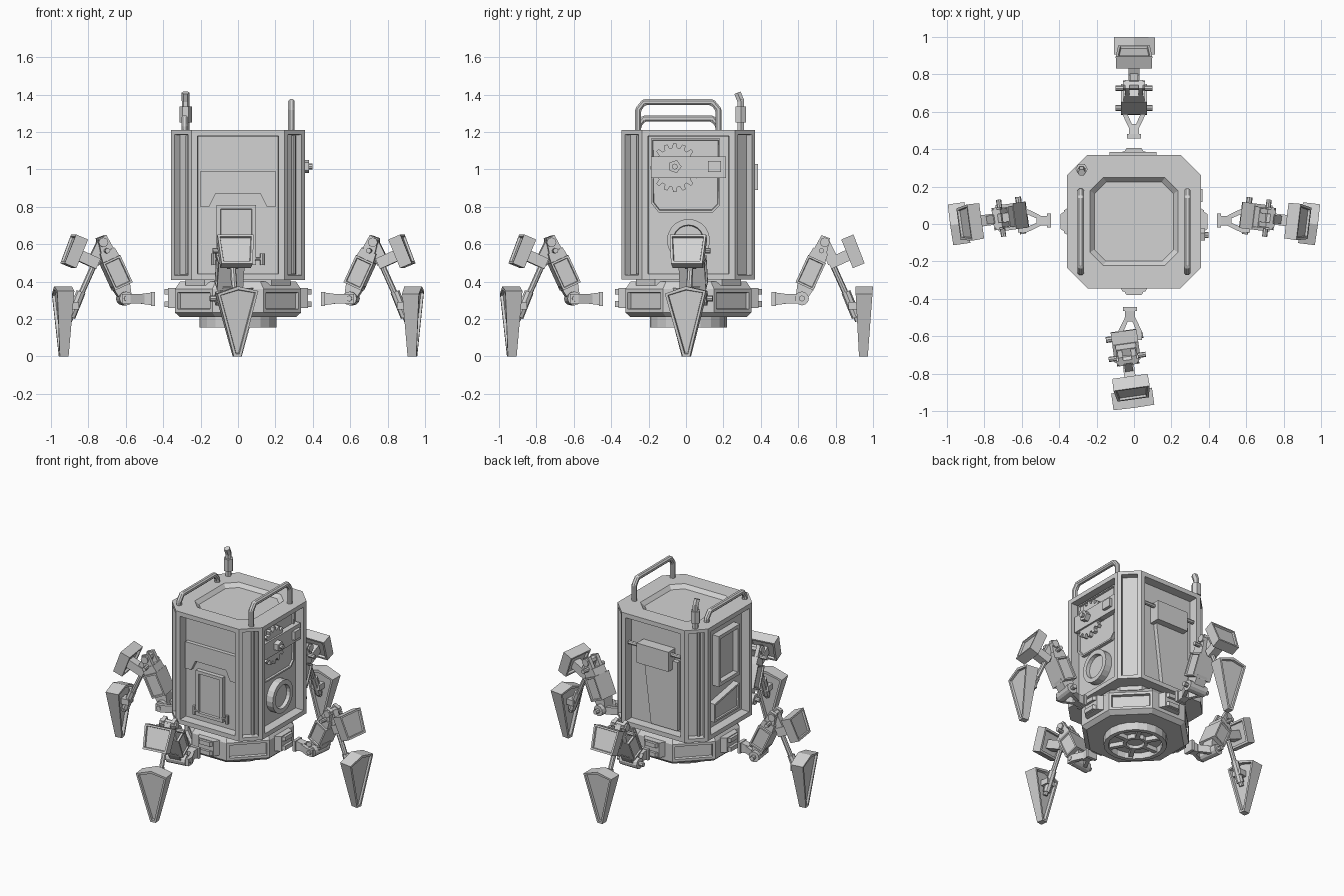
import bpy, bmesh
from math import cos, sin, pi, radians
from mathutils import Matrix, Vector

cube = bpy.data.objects.get("Cube")
if cube:
    bpy.data.objects.remove(cube)

grey = bpy.data.materials.new("plain grey")
grey.use_nodes = True
grey.diffuse_color = (0.65, 0.65, 0.65, 1)
grey.node_tree.nodes["Principled BSDF"].inputs["Base Color"].default_value = grey.diffuse_color


def turn(angle, centre=(0, 0, 0)):
    return Matrix.Translation(centre) @ Matrix.Rotation(radians(angle), 4, 'Z')


def finish(name, bm, frame, insets=()):
    """Sink panels into faces pointing along given directions, then place the mesh."""
    bmesh.ops.recalc_face_normals(bm, faces=bm.faces[:])
    bm.normal_update()
    jobs = [([f for f in bm.faces if f.normal.dot(Vector(d).normalized()) > 0.93], margin, depth)
            for d, margin, depth in insets]
    for faces, margin, depth in jobs:
        bmesh.ops.inset_individual(bm, faces=faces, thickness=margin)
        bmesh.ops.inset_individual(bm, faces=faces, thickness=0.004, depth=-depth)
    mesh = bpy.data.meshes.new(name)
    bm.to_mesh(mesh)
    bm.free()
    mesh.transform(frame)
    mesh.materials.append(grey)
    ob = bpy.data.objects.new(name, mesh)
    bpy.context.collection.objects.link(ob)
    return ob


def loft(name, rings, frame, insets=()):
    bm = bmesh.new()
    loops = [[bm.verts.new(p) for p in ring] for ring in rings]
    n = len(loops[0])
    for a, b in zip(loops, loops[1:]):
        for i in range(n):
            bm.faces.new((a[i], a[(i + 1) % n], b[(i + 1) % n], b[i]))
    bm.faces.new(loops[0])
    bm.faces.new(loops[-1])
    return finish(name, bm, frame, insets)


# Local axes: r is outward, t is sideways, z is up
PLANES = {"rz": lambda a, b, d: (a, d, b),
          "tz": lambda a, b, d: (d, a, b),
          "rt": lambda a, b, d: (a, b, d)}


def solid(name, plane, pts, lo, hi, frame, insets=(), shape=None):
    rings = [[PLANES[plane](a, b, d) for a, b in pts] for d in (lo, hi)]
    if shape:
        rings = [[shape(*p) for p in ring] for ring in rings]
    return loft(name, rings, frame, insets)


def rod(name, p, q, radius, frame, sides=8):
    p, q = Vector(p), Vector(q)
    spin = (q - p).to_track_quat('Z', 'Y')
    rings = [[c + spin @ Vector((radius * cos(2 * pi * i / sides), radius * sin(2 * pi * i / sides), 0))
              for i in range(sides)] for c in (p, q)]
    return loft(name, rings, frame)


def rect(a0, a1, b0, b1):
    return [(a0, b0), (a1, b0), (a1, b1), (a0, b1)]


def circle(a, b, radius, n):
    return [(a + radius * cos(2 * pi * i / n), b + radius * sin(2 * pi * i / n)) for i in range(n)]


def beam(p, q, h0, h1):
    """Four corners of a tapered bar in a side profile."""
    p, q = Vector(p), Vector(q)
    d = (q - p).normalized()
    n = Vector((-d.y, d.x))
    return [p + n * h0, q + n * h1, q - n * h1, p - n * h0]


def octagon(half, cut, z):
    k = half - cut
    return [(half, -k, z), (half, k, z), (k, half, z), (-k, half, z),
            (-half, k, z), (-half, -k, z), (-k, -half, z), (k, -half, z)]


MID = (0, 0.013, 0)
body = turn(0, MID)
FRONT, RIGHT, BACK, LEFT = (turn(a, MID) for a in (-90, 0, 90, 180))
OUT = (1, 0, 0)
sides = [(1, 0, 0), (-1, 0, 0), (0, 1, 0), (0, -1, 0)]
corners = [(x, y, 0) for x in (-1, 1) for y in (-1, 1)]

# Main cabin with sunken sides, corner slots and roof
FLOOR = 0.28
loft("cabin", [octagon(0.357, 0.108, 0.41), octagon(0.357, 0.108, 1.21), octagon(0.235, 0.07, 1.21),
               octagon(0.212, 0.063, 1.185)], body,
     [(d, 0.045, 0.062) for d in sides] + [(d, 0.034, 0.04) for d in corners])
for a in (135, 225, 315):
    rod("corner_pipe", (0.4, 0.02, 0.44), (0.4, 0.02, 1.18), 0.012, turn(a, MID))

# Turntable base and underside wheel
loft("neck", [octagon(0.28, 0.1, 0.38), octagon(0.28, 0.1, 0.42)], body)
loft("base", [octagon(0.31, 0.19, 0.21), octagon(0.337, 0.2, 0.235), octagon(0.337, 0.2, 0.36),
              octagon(0.31, 0.19, 0.4)], body, [(d, 0.025, 0.02) for d in corners])
solid("underside_drum", "rt", circle(0, 0, 0.205, 20), 0.155, 0.22, body, [((0, 0, -1), 0.03, 0.04)])
solid("underside_hub", "rt", circle(0, 0, 0.08, 12), 0.165, 0.21, body, [((0, 0, -1), 0.02, 0.02)])
for i in range(6):
    solid("underside_spoke", "rt", rect(0.07, 0.185, -0.014, 0.014), 0.165, 0.21, turn(60 * i, MID))

# Front hatch
hood = [(-0.2, 0.99), (-0.2, 0.8), (-0.155, 0.8), (-0.12, 0.87)]
solid("front_hood", "tz", hood + [(-t, z) for t, z in reversed(hood)], FLOOR, 0.322, FRONT)
solid("front_door", "tz", rect(-0.115, 0.095, 0.49, 0.81), FLOOR, 0.325, FRONT, [(OUT, 0.03, 0.014)])
for s in (-1, 1):
    rod("door_bolt", (0.322, 0.13 * s, 0.49), (0.322, 0.13 * s, 0.55), 0.012, FRONT)
    rod("bolt_bracket", (0.322, 0.09 * s, 0.52), (0.322, 0.13 * s, 0.52), 0.008, FRONT)

# Gear panel and porthole
panel = [(-0.2, 1.165), (-0.2, 0.82), (-0.16, 0.77), (0.13, 0.77), (0.17, 0.81), (0.17, 1.165)]
solid("gear_panel", "tz", panel, FLOOR, 0.318, RIGHT, [(OUT, 0.012, 0.012)])
teeth = []
for i in range(16):
    for off, rad in ((-0.34, 0.105), (-0.18, 0.13), (0.18, 0.13), (0.34, 0.105)):
        a = 2 * pi * (i + off) / 16
        teeth.append((-0.073 + rad * cos(a), 1.01 + rad * sin(a)))
solid("gear", "tz", teeth, FLOOR, 0.333, RIGHT)
solid("gear_strap", "tz", rect(-0.2, 0.2, 0.955, 1.07), FLOOR, 0.345, RIGHT)
solid("gear_nut", "tz", circle(-0.073, 1.015, 0.036, 5), 0.34, 0.38, RIGHT)
rod("gear_axle", (0.35, -0.073, 1.015), (0.398, -0.073, 1.015), 0.016, RIGHT)
solid("strap_button", "tz", rect(0.105, 0.175, 0.985, 1.045), 0.34, 0.366, RIGHT)
solid("porthole", "tz", circle(0, 0.62, 0.115, 20), FLOOR, 0.345, RIGHT, [(OUT, 0.032, 0.025)])

# Back shutter
solid("shutter_plate", "tz", [(-0.1, 0.95), (0.17, 0.95), (0.17, 0.46), (-0.04, 0.46)], FLOOR, 0.325, BACK)
solid("shutter_box", "tz", rect(-0.12, 0.13, 0.89, 1.03), FLOOR, 0.372, BACK)
rod("shutter_bar", (0.335, -0.205, 1.0), (0.335, 0.205, 1.0), 0.014, BACK)

# Window and locker on the plain side
solid("side_window", "tz", rect(-0.11, 0.13, 0.74, 1.1), FLOOR, 0.345, LEFT, [(OUT, 0.035, 0.035)])
solid("side_locker", "tz", [(-0.15, 0.5), (0.13, 0.5), (0.13, 0.68), (-0.15, 0.63)], FLOOR, 0.34, LEFT,
      [(OUT, 0.02, 0.01)])

# Roof handles, one tall and one short
for x, top in ((0.285, 1.375), (-0.285, 1.288)):
    outer = [(-0.285, 1.2), (-0.285, top - 0.05), (-0.245, top), (0.135, top), (0.177, top - 0.05), (0.177, 1.2)]
    inner = [(0.145, 1.2), (0.145, top - 0.06), (0.122, top - 0.032), (-0.232, top - 0.032),
             (-0.253, top - 0.06), (-0.253, 1.2)]
    handle = solid("roof_handle", "tz", outer + inner, x - 0.017, x + 0.017, body)
    bevel = handle.modifiers.new("rounding", 'BEVEL')
    bevel.width = 0.009

# Chimney
for z0, z1, rad in ((1.2, 1.26, 0.02), (1.25, 1.335, 0.033), (1.33, 1.375, 0.02)):
    rod("chimney", (-0.28, 0.28, z0), (-0.28, 0.28, z1), rad, body, 6)
rod("chimney_tip", (-0.28, 0.28, 1.365), (-0.28, 0.262, 1.41), 0.021, body, 6)


def taper_foot(r, t, z):
    k = z / 0.375
    return ((0.957 + 0.028 * k) if r > 0.95 else (0.91 - 0.02 * k), t, z)


def taper_shield(r, t, z):
    return (r, t * (0.84 + 0.9 * (z - 0.465)), z)


# Four identical legs: angle, twist, sideways offset, outward shift
for angle, twist, off, shift in ((-90, 8, -0.035, 0), (0, -7, 0.03, 0), (90, 0, 0.0, 0.015), (180, 8, -0.03, 0)):
    mount = turn(angle, MID)
    solid("leg_mount", "rt", [(0.32, -0.09), (0.375, -0.06), (0.375, 0.06), (0.32, 0.09)], 0.26, 0.365, mount)
    for z in (0.265, 0.33):
        solid("mount_lip", "rt", [(0.36, -0.06), (0.393, -0.04), (0.393, 0.04), (0.36, 0.06)], z, z + 0.03, mount)

    # Hip fork
    hip = turn(angle) @ Matrix.Translation((shift, off, 0))
    fork = turn(angle) @ Matrix.Translation((shift, off * 0.6, 0))
    solid("hip_knuckle", "rz", rect(0.443, 0.465, 0.27, 0.345), -0.037, 0.037, fork)
    solid("hip_neck", "rz", beam((0.46, 0.308), (0.52, 0.308), 0.034, 0.026), -0.026, 0.026, fork)
    for s in (-1, 1):
        prong = [(0.5, 0.003 * s), (0.5, 0.028 * s), (0.575, 0.064 * s), (0.62, 0.064 * s),
                 (0.62, 0.038 * s), (0.58, 0.038 * s)]
        solid("hip_prong", "rt", prong, 0.283, 0.333, fork)

    leg = hip @ Matrix.Translation((0.72, 0, 0)) @ Matrix.Rotation(radians(twist), 4, 'Z') \
        @ Matrix.Translation((-0.72, 0, 0))
    # Thigh
    rod("hip_joint", (0.605, -0.07, 0.31), (0.605, 0.07, 0.31), 0.037, leg, 12)
    rod("hip_axle", (0.605, -0.1, 0.31), (0.605, 0.1, 0.31), 0.016, leg)
    solid("lower_thigh", "rz", beam((0.6, 0.31), (0.63, 0.39), 0.03, 0.05), -0.04, 0.04, leg)
    solid("thigh", "rz", beam((0.618, 0.375), (0.685, 0.52), 0.052, 0.052), -0.07, 0.07, leg,
          [((0, 1, 0), 0.015, 0.01), ((0, -1, 0), 0.015, 0.01)])
    solid("upper_thigh", "rz", beam((0.68, 0.51), (0.705, 0.565), 0.05, 0.042), -0.055, 0.055, leg)
    for s in (-1, 1):
        solid("knee_cheek", "rz", beam((0.695, 0.54), (0.732, 0.64), 0.04, 0.024),
              0.036 * s - 0.013, 0.036 * s + 0.013, leg)
        rod("thigh_bolt", (0.71, 0.045 * s, 0.565), (0.71, 0.1 * s, 0.565), 0.014, leg)
    rod("knee_axle", (0.727, -0.06, 0.61), (0.727, 0.06, 0.61), 0.026, leg)

    # Shin with its shield
    solid("knee_link", "rz", beam((0.727, 0.61), (0.775, 0.5), 0.026, 0.032), -0.022, 0.022, leg)
    solid("shield_arm", "rz", beam((0.75, 0.495), (0.865, 0.547), 0.03, 0.03), -0.03, 0.03, leg)
    axis = (0.153, 0, 0.062)
    solid("shield", "rz", [(0.88, 0.652), (0.815, 0.625), (0.877, 0.472), (0.94, 0.498)], -0.097, 0.097, leg,
          [(axis, 0.018, 0.012), ([-c for c in axis], 0.02, 0.015)], taper_shield)
    rod("shin_rod", (0.765, 0, 0.5), (0.905, 0, 0.19), 0.016, leg)
    rod("shin_sleeve", (0.84, 0, 0.345), (0.895, 0, 0.21), 0.025, leg)
    solid("sleeve_bracket", "rz", rect(0.855, 0.91, 0.25, 0.29), -0.035, 0.035, leg)

    # Pointed foot
    solid("foot", "tz", [(-0.112, 0.335), (0, 0.375), (0.108, 0.35), (0.02, 0), (-0.02, 0)], 0.89, 0.985, leg,
          [(OUT, 0.018, 0.014), ((-1, 0, 0), 0.018, 0.02)], taper_foot)
